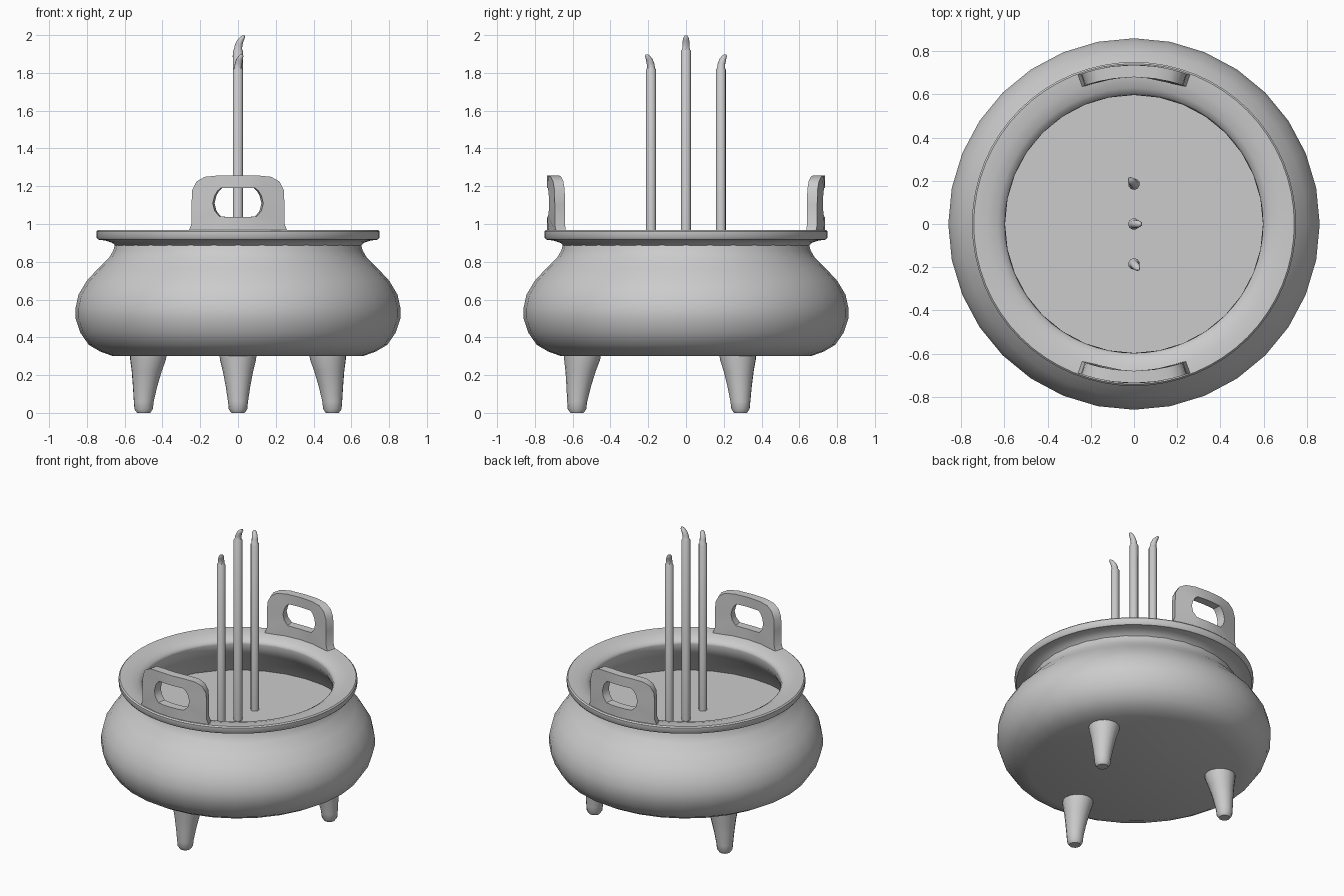
import bpy, bmesh, math
from mathutils import Vector, Matrix

if "Cube" in bpy.data.objects:
    bpy.data.objects.remove(bpy.data.objects["Cube"])


def finish(name, bm, angle=40):
    bmesh.ops.remove_doubles(bm, verts=bm.verts, dist=1e-5)
    bmesh.ops.recalc_face_normals(bm, faces=bm.faces)
    me = bpy.data.meshes.new(name)
    bm.to_mesh(me)
    bm.free()
    ob = bpy.data.objects.new(name, me)
    bpy.context.collection.objects.link(ob)
    bpy.ops.object.select_all(action='DESELECT')
    ob.select_set(True)
    bpy.context.view_layer.objects.active = ob
    bpy.ops.object.shade_smooth_by_angle(angle=math.radians(angle))
    return ob


def lathe(name, profile, segs, closed=False):
    bm = bmesh.new()
    vs = [bm.verts.new((r, 0, z)) for r, z in profile]
    pairs = list(zip(vs, vs[1:])) + ([(vs[-1], vs[0])] if closed else [])
    es = [bm.edges.new(p) for p in pairs]
    bmesh.ops.spin(bm, geom=vs + es, axis=(0, 0, 1), cent=(0, 0, 0),
                   angle=2 * math.pi, steps=segs)
    return finish(name, bm)


def tube(name, rings, segs, matrix):
    """Skin horizontal rings given as (x offset, z, radius)."""
    bm = bmesh.new()
    loops = []
    for x, z, r in rings:
        loops.append([bm.verts.new(matrix @ Vector((x + r * math.cos(2 * math.pi * k / segs),
                                                    r * math.sin(2 * math.pi * k / segs), z)))
                      for k in range(segs)])
    for a, b in zip(loops, loops[1:]):
        for k in range(segs):
            n = (k + 1) % segs
            bm.faces.new((a[k], a[n], b[n], b[k]))
    bm.faces.new(loops[0])
    bm.faces.new(loops[-1])
    return finish(name, bm)


# bowl: outer belly, neck, inner wall and ash bed
lathe("bowl", [(0, .30), (.66, .30), (.73, .325), (.79, .36), (.835, .425), (.86, .50),
               (.86, .555), (.845, .625), (.80, .70), (.74, .765), (.68, .825),
               (.66, .86), (.65, .90)], 32)
lathe("inner_wall", [(.597, .92), (.597, .88), (.64, .82), (.69, .76), (.74, .67)], 32)
lathe("ash", [(0, .67), (.74, .67)], 32)

# flared rim
lathe("rim", [(.645, .88), (.665, .90), (.70, .912), (.74, .917), (.75, .93), (.75, .96),
              (.742, .968), (.68, .965), (.63, .95), (.605, .935), (.597, .92), (.60, .885)],
      64, closed=True)

# three tapered legs
leg = [(.548, .32, .10), (.55, .28, .095), (.558, .22, .08), (.568, .14, .065),
       (.576, .06, .053), (.577, .02, .049), (.577, 0, .035)]
for i, a in enumerate((-90, 30, 150)):
    tube(f"leg_{i + 1}", leg, 16, Matrix.Rotation(math.radians(a), 4, 'Z'))

# two curved loop handles, half outlines in (x, z)
outer = [(0, 1.257), (.10, 1.257), (.17, 1.25), (.215, 1.225), (.238, 1.18), (.242, 1.10),
         (.242, 1.0), (.26, .955), (.12, .955), (0, .955)]
inner = [(0, 1.19), (.045, 1.19), (.088, 1.19), (.105, 1.175), (.12, 1.15), (.13, 1.11),
         (.12, 1.07), (.095, 1.04), (.05, 1.037), (0, 1.037)]


def full_loop(half):
    return half + [(-x, z) for x, z in half[-2:0:-1]]


def handle(name, turn):
    bm = bmesh.new()
    rot = Matrix.Rotation(turn, 4, 'Z')

    def ring(pts, r):
        return [bm.verts.new(rot @ Vector((r * math.sin(x / .71), -r * math.cos(x / .71), z)))
                for x, z in pts]
    o, i = full_loop(outer), full_loop(inner)
    loops = [ring(o, .737), ring(i, .737), ring(i, .68), ring(o, .68)]
    n = len(o)
    for a in range(4):
        p, q = loops[a], loops[(a + 1) % 4]
        for k in range(n):
            m = (k + 1) % n
            bm.faces.new((p[k], p[m], q[m], q[k]))
    return finish(name, bm)


handle("front_handle", 0)
handle("back_handle", math.pi)

# incense sticks with bent burnt tips
for name, y, top, turn in (("front_stick", -.185, 1.825, -50), ("middle_stick", 0, 1.925, 0),
                           ("back_stick", .185, 1.825, 130)):
    rings = [(0, .66, .027), (0, top - .008, .027), (0, top, .021), (.004, top + .025, .02),
             (.013, top + .048, .018), (.024, top + .064, .014), (.03, top + .073, .006)]
    tube(name, rings, 10,
         Matrix.Translation((0, y, 0)) @ Matrix.Rotation(math.radians(turn), 4, 'Z'))
